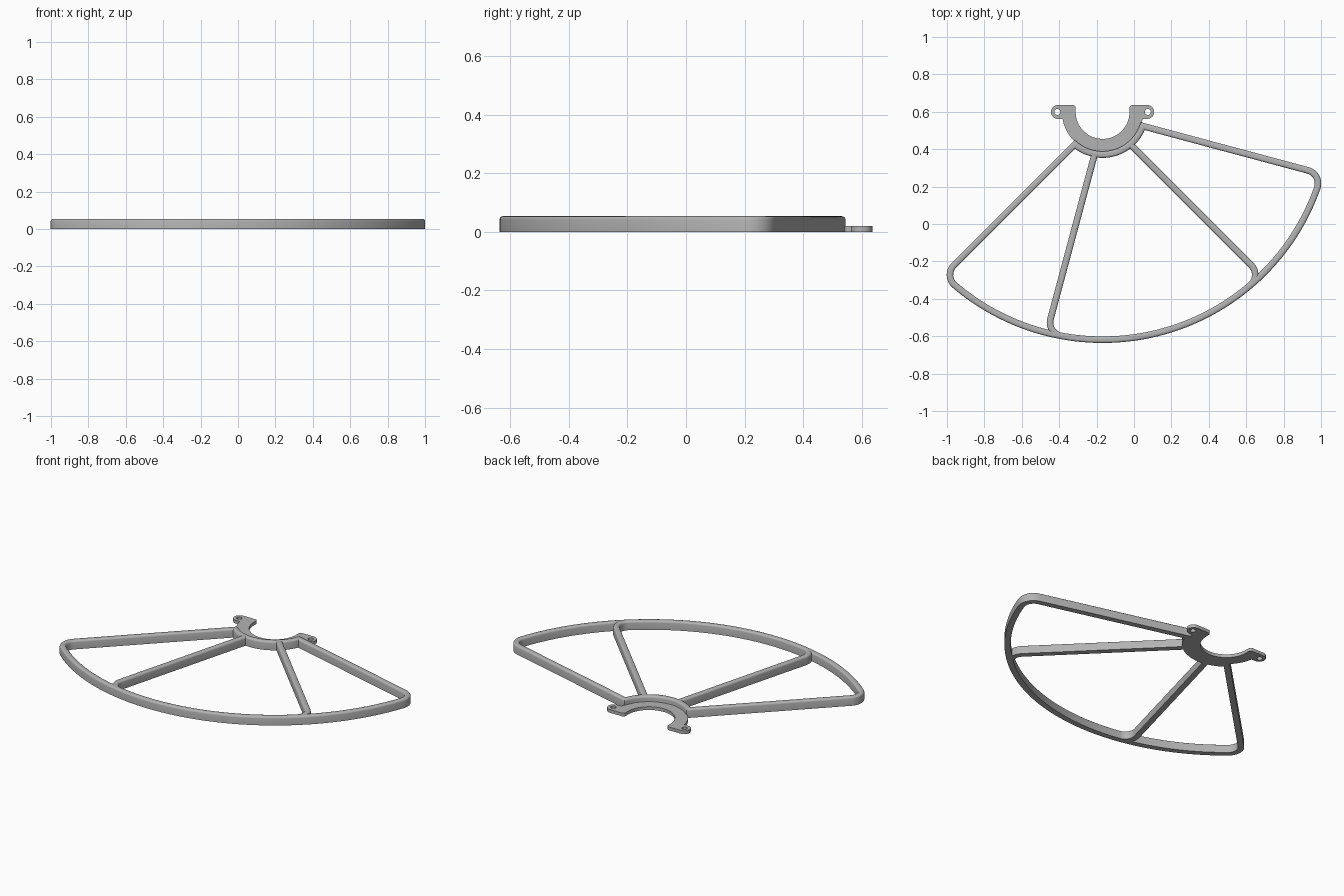
import bpy, bmesh
from math import radians, degrees, sin, cos, asin, sqrt, pi
from mathutils import Vector

cube = bpy.data.objects.get("Cube")
if cube:
    bpy.data.objects.remove(cube)

HUB = Vector((-0.168, 0.599, 0))   # centre shared by every arc
AXIS = -75                         # symmetry direction of the guard
HEIGHT, HALF, ROUND = 0.053, 0.0175, 0.011
RIM, FILLET, RING = 1.235 - HALF, 0.09 - HALF, 0.228

grey = bpy.data.materials.new("grey plastic")
grey.use_nodes = True
grey.diffuse_color = (0.45, 0.45, 0.45, 1)
grey.node_tree.nodes["Principled BSDF"].inputs["Base Color"].default_value = grey.diffuse_color


def arc(cx, cy, r, a0, a1, n):
    return [Vector((cx + r * cos(radians(a0 + (a1 - a0) * i / n)),
                    cy + r * sin(radians(a0 + (a1 - a0) * i / n)), 0)) for i in range(n + 1)]


def finish(name, bm):
    bmesh.ops.recalc_face_normals(bm, faces=bm.faces)
    mesh = bpy.data.meshes.new(name)
    bm.to_mesh(mesh)
    bm.free()
    mesh.materials.append(grey)
    mesh.shade_smooth()
    mesh.set_sharp_from_angle(angle=radians(32))
    obj = bpy.data.objects.new(name, mesh)
    obj.location = HUB
    bpy.context.collection.objects.link(obj)


def bar_section():
    # flat base, rounded upper edges: (sideways, up)
    right = [(HALF - ROUND + p.x, HEIGHT - ROUND + p.y) for p in arc(0, 0, ROUND, 0, 90, 3)]
    right = [(HALF, 0)] + right
    return right + [(-x, z) for x, z in reversed(right)]


def sweep(name, path, closed):
    bm = bmesh.new()
    rings, n = [], len(path)
    for i, p in enumerate(path):
        before = path[i - 1] if closed or i else None
        after = path[(i + 1) % n] if closed or i < n - 1 else None
        d0 = (p - before).normalized() if before else (after - p).normalized()
        d1 = (after - p).normalized() if after else d0
        tangent = (d0 + d1).normalized()
        side = Vector((tangent.y, -tangent.x, 0)) / max(tangent.dot(d1), 0.3)
        rings.append([bm.verts.new(p + side * s + Vector((0, 0, z))) for s, z in bar_section()])
    for i in range(n if closed else n - 1):
        a, b = rings[i], rings[(i + 1) % n]
        for j in range(len(a)):
            k = (j + 1) % len(a)
            bm.faces.new((a[j], a[k], b[k], b[j]))
    if not closed:
        bm.faces.new(rings[0])
        bm.faces.new(rings[-1])
    finish(name, bm)


def spoke(angle, turn):
    # straight arm whose outer edge is radial, then a fillet onto the rim
    inset = HALF + FILLET
    reach = RIM - FILLET
    along = sqrt(reach ** 2 - inset ** 2)
    start = Vector((sqrt(RING ** 2 - HALF ** 2), HALF, 0))
    pts = [start] + arc(along, inset, FILLET, -90, degrees(asin(inset / reach)), 12)
    a = radians(angle)
    return [Vector((p.x * cos(a) - turn * p.y * sin(a),
                    p.x * sin(a) + turn * p.y * cos(a), 0)) for p in pts]


# Outer frame: two arms, the long rim and the ring around the hub
lean = degrees(asin((HALF + FILLET) / (RIM - FILLET)))
lean_in = degrees(asin(HALF / RING))
left, right = AXIS - 60, AXIS + 60
frame = spoke(left, 1)
frame += arc(0, 0, RIM, left + lean, right - lean, 72)[1:-1]
frame += spoke(right, -1)[::-1]
frame += arc(0, 0, RING, right - lean_in, left + lean_in, 32)[1:-1]
sweep("guard_frame", frame, True)

# Inner braces
sweep("left_brace", spoke(AXIS + 30, -1), False)
sweep("right_brace", spoke(AXIS - 30, 1), False)

# Thin hub plate with two screw tabs
INNER, OUTER, TAB, TAB_X, THICK = 0.144, 0.217, 0.037, 0.239, 0.02
half = arc(0, 0, INNER, -90, 0, 24)
half += arc(INNER + 0.015, TAB - 0.015, 0.015, 180, 90, 5)
half += arc(TAB_X, 0, TAB, 90, -90, 16)
half += arc(0, 0, OUTER, -degrees(asin(TAB / OUTER)), -90, 24)
outline = half + [Vector((-p.x, p.y, 0)) for p in half[-2:0:-1]]
loops = [outline] + [arc(s * (TAB_X + 0.003), 0, 0.016, 0, 360, 20)[:-1] for s in (-1, 1)]

bm = bmesh.new()
for loop in loops:
    verts = [bm.verts.new(p) for p in loop]
    for i, v in enumerate(verts):
        bm.edges.new((verts[i - 1], v))
bmesh.ops.triangle_fill(bm, edges=bm.edges[:], use_beauty=True)
top = bmesh.ops.extrude_face_region(bm, geom=bm.faces[:], use_keep_orig=True)["geom"]
bmesh.ops.translate(bm, vec=(0, 0, THICK), verts=[g for g in top if isinstance(g, bmesh.types.BMVert)])
finish("hub_plate", bm)
